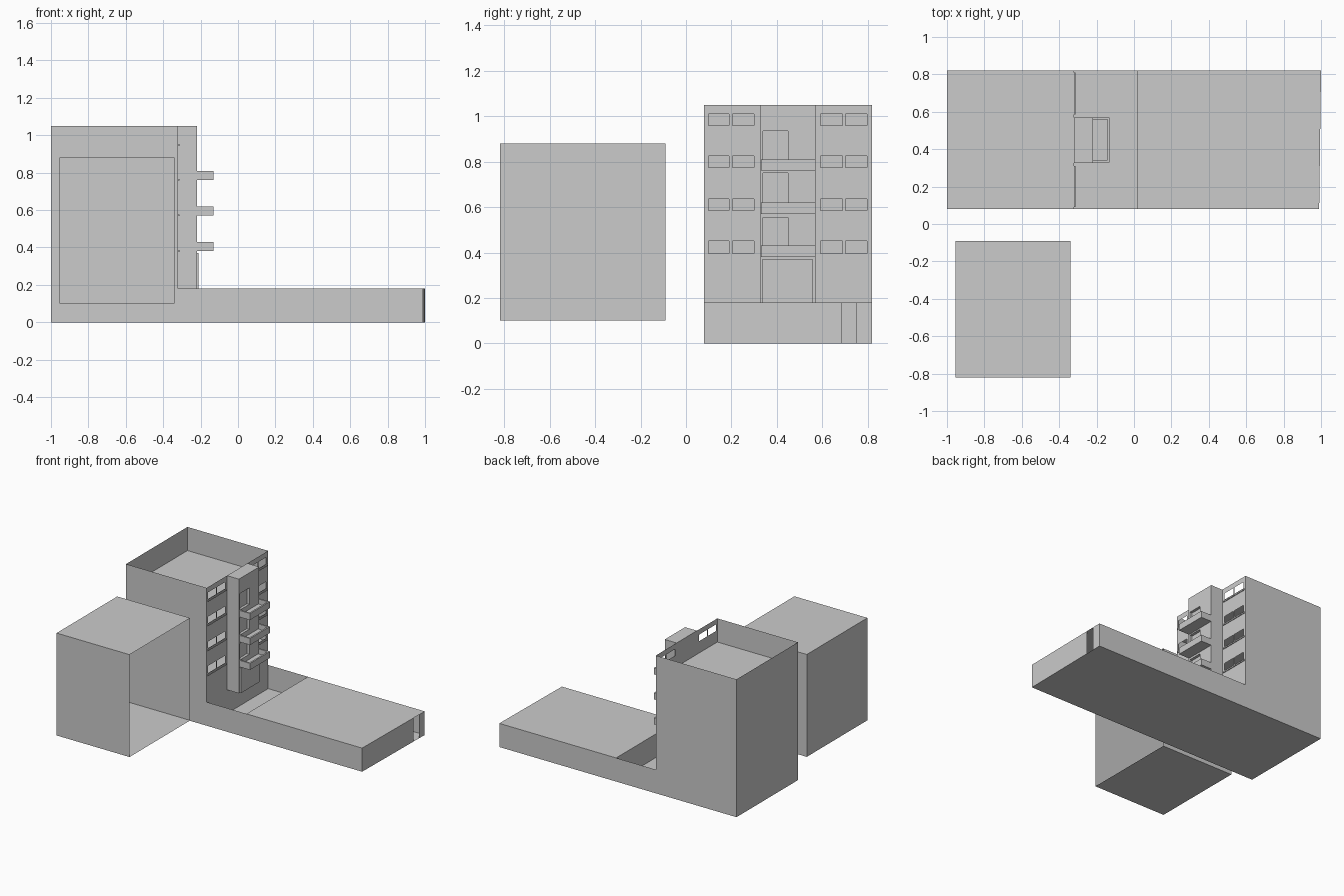
import bpy, bmesh

if "Cube" in bpy.data.objects:
    bpy.data.objects.remove(bpy.data.objects["Cube"])

Y0, Y1 = 0.08, 0.82      # plot depth
XW, XF = -1.0, -0.32     # tower rear and facade planes
XP = 0.015               # edge of the sunken court
TOP, DECK = 1.05, 0.18


def make(name, polys):
    """Object from a short list of polygons, welded together."""
    bm = bmesh.new()
    for p in polys:
        bm.faces.new([bm.verts.new(c) for c in p])
    bmesh.ops.remove_doubles(bm, verts=bm.verts, dist=1e-5)
    me = bpy.data.meshes.new(name)
    bm.to_mesh(me)
    bm.free()
    ob = bpy.data.objects.new(name, me)
    bpy.context.collection.objects.link(ob)
    return ob


def flat(x0, x1, y0, y1, z):
    return [(x0, y0, z), (x1, y0, z), (x1, y1, z), (x0, y1, z)]


def wall_x(x, y0, y1, z0, z1):
    return [(x, y0, z0), (x, y1, z0), (x, y1, z1), (x, y0, z1)]


def wall_y(y, x0, x1, z0, z1, out=-1):
    p = [(x0, y, z0), (x1, y, z0), (x1, y, z1), (x0, y, z1)]
    return p if out < 0 else p[::-1]


def box(x0, x1, y0, y1, z0, z1, skip=""):
    """Box faces, leaving out the sides named in skip."""
    sides = {"l": wall_x(x0, y0, y1, z0, z1)[::-1], "r": wall_x(x1, y0, y1, z0, z1),
             "f": wall_y(y0, x0, x1, z0, z1), "k": wall_y(y1, x0, x1, z0, z1, 1),
             "b": flat(x0, x1, y0, y1, z0)[::-1], "t": flat(x0, x1, y0, y1, z1)}
    return [p for k, p in sides.items() if k not in skip]


def pierced(x, ys, zs, is_hole):
    """Wall facing +x cut into a grid, with holes where is_hole is true."""
    return [wall_x(x, ys[i], ys[i + 1], zs[j], zs[j + 1])
            for i in range(len(ys) - 1) for j in range(len(zs) - 1)
            if not is_hole(i, j)]


# Neighbouring block, open on its right side
make("neighbour_block", box(-0.955, -0.34, -0.82, -0.09, 0.10, 0.88, skip="r"))

# Ground floor and low perimeter walls (right end is slightly skewed)
make("ground_floor", [[(XW, Y0, 0), (XW, Y1, 0), (1, Y1, 0), (0.99, Y0, 0)]])
make("front_low_wall", [wall_y(Y0, XF, 0.99, 0, DECK)])
make("back_low_wall", [wall_y(Y1, XF, 1.0, 0, DECK, 1)])
make("court_wall", [wall_x(XP, Y0, Y1, 0, DECK)[::-1]])
make("deck_top", [[(XP, Y0, DECK), (0.99, Y0, DECK), (1, Y1, DECK), (XP, Y1, DECK)]])


def end_wall(name, y0, y1):
    ex = lambda y: 0.99 + 0.01 * (y - Y0) / (Y1 - Y0)
    make(name, [[(ex(y0), y0, 0), (ex(y1), y1, 0), (ex(y1), y1, DECK), (ex(y0), y0, DECK)]])


# End wall with a narrow doorway
end_wall("end_wall", Y0, 0.685)
end_wall("end_wall_pier", 0.75, Y1)

# Tower shell with parapet, roof and storeys
make("tower_walls", box(XW, XF, Y0, Y1, 0, TOP, skip="rbt"))
make("tower_roof", [flat(XW, XF, Y0, Y1, 0.87)])
for n, z in enumerate((0.36, 0.53, 0.70)):
    make(f"storey_floor_{n + 1}", [flat(XW, XF, Y0, Y1, z)])

# Facade with four rows of paired windows
ys = [Y0, 0.098, 0.19, 0.205, 0.30, 0.32, 0.57, 0.592, 0.69, 0.703, 0.797, Y1]
zs = [0, 0.395, 0.45, 0.585, 0.635, 0.775, 0.825, 0.96, 1.01, TOP]
make("facade", pierced(XF, ys, zs, lambda i, j: i in (1, 3, 7, 9) and j % 2 == 1))

# Shallow sills below the windows
for n, z in enumerate(zs[1:9:2]):
    for side, (a, b) in (("left", (0.09, 0.31)), ("right", (0.585, 0.81))):
        make(f"sill_{side}_{n + 1}", box(XF, XF + 0.006, a, b, z - 0.018, z - 0.008))

# Projecting shaft with balcony doorways
SX, SA, SB = -0.22, 0.325, 0.57
make("shaft", box(XF, SX, SA, SB, DECK, TOP, skip="lr"))
sy = [SA, 0.34, 0.45, SB]
sz = [DECK, 0.43, 0.555, 0.62, 0.75, 0.81, 0.935, TOP]
make("shaft_front", pierced(SX, sy, sz, lambda i, j: i == 1 and j % 2 == 1))
for n in range(3):
    z0, z1 = sz[2 * n + 1], sz[2 * n + 2]
    # recessed door leaf with reveals
    make(f"balcony_door_{n + 1}", [
        wall_x(SX - 0.02, 0.34, 0.45, z0, z1),
        wall_y(0.34, SX - 0.02, SX, z0, z1, 1), wall_y(0.45, SX - 0.02, SX, z0, z1),
        flat(SX - 0.02, SX, 0.34, 0.45, z0), flat(SX - 0.02, SX, 0.34, 0.45, z1)[::-1]])
make("entrance_door", box(SX, SX + 0.01, 0.335, 0.56, DECK, 0.37, skip="lb"))

# Balcony trays, open on top
for n, z in enumerate((0.38, 0.57, 0.76)):
    tray = make(f"balcony_{n + 1}", box(SX, -0.13, 0.33, 0.57, z, z + 0.05, skip="lt"))
    m = tray.modifiers.new("thickness", "SOLIDIFY")
    m.thickness, m.offset, m.use_even_offset = 0.012, -1, True
